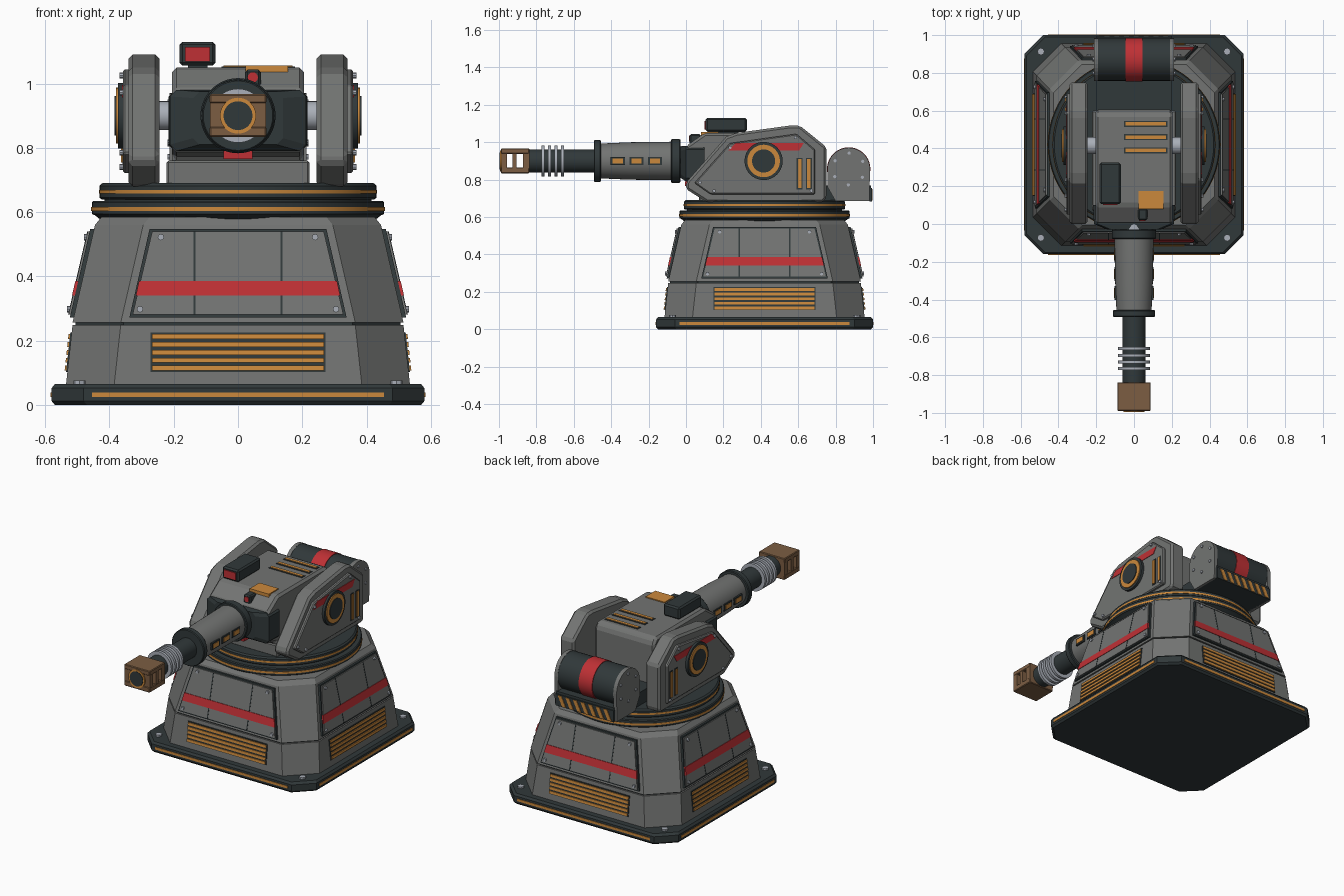
import bpy, bmesh, math
from mathutils import Vector

old = bpy.data.objects.get("Cube")
if old:
    bpy.data.objects.remove(old)


def material(name, rgb):
    m = bpy.data.materials.new(name)
    m.use_nodes = True
    m.diffuse_color = (*rgb, 1)
    m.node_tree.nodes["Principled BSDF"].inputs["Base Color"].default_value = (*rgb, 1)
    return m


GREY = material("armour grey", (0.17, 0.175, 0.17))
DARK = material("dark gunmetal", (0.03, 0.04, 0.042))
ORANGE = material("orange", (0.6, 0.25, 0.045))
RED = material("red", (0.52, 0.03, 0.035))
BROWN = material("bronze", (0.2, 0.11, 0.055))
STEEL = material("pale steel", (0.4, 0.43, 0.48))
CY = 0.42    # turret axis
GUN = 0.90   # gun height


def loft(name, rings, mat, bevel=0, smooth=False):
    """Skin equal-length loops of points and cap both ends."""
    bm = bmesh.new()
    loops = [[bm.verts.new(p) for p in r] for r in rings]
    n = len(loops[0])
    for a, b in zip(loops, loops[1:]):
        for i in range(n):
            j = (i + 1) % n
            bm.faces.new((a[i], a[j], b[j], b[i]))
    bm.faces.new(loops[0])
    bm.faces.new(loops[-1])
    bmesh.ops.recalc_face_normals(bm, faces=bm.faces)
    me = bpy.data.meshes.new(name)
    bm.to_mesh(me)
    bm.free()
    me.materials.append(mat)
    ob = bpy.data.objects.new(name, me)
    bpy.context.collection.objects.link(ob)
    if smooth:
        me.polygons.foreach_set("use_smooth", [True] * len(me.polygons))
        me.set_sharp_from_angle(angle=0.6)
    if bevel:
        mod = ob.modifiers.new("edge bevel", "BEVEL")
        mod.width, mod.segments = bevel, 1
    return ob


def box(name, x, y, z, mat, bevel=0):
    rings = [[(x[0], y[0], h), (x[1], y[0], h), (x[1], y[1], h), (x[0], y[1], h)] for h in z]
    return loft(name, rings, mat, bevel)


def turned(name, axis, centre, profile, mat, n=40):
    """Solid of revolution; profile is (distance along axis, radius)."""
    axis = Vector(axis)
    u = axis.orthogonal().normalized()
    v = axis.cross(u)
    rings = [[Vector(centre) + axis * t + r * (u * math.cos(a) + v * math.sin(a))
              for a in [math.tau * i / n for i in range(n)]] for t, r in profile]
    return loft(name, rings, mat, smooth=True)


def side_prism(name, pts, x0, x1, mat, bevel=0):
    """Outline in y, z extruded along x."""
    return loft(name, [[(x, y, z) for y, z in pts] for x in (x0, x1)], mat, bevel)


def octagon(h, c, z):
    q = h - c
    pts = [(q, -h), (h, -q), (h, q), (q, h), (-q, h), (-h, q), (-h, -q), (-q, -h)]
    return [(x, y + CY, z) for x, y in pts]


# Base plate and armoured pedestal
loft("base_plate", [octagon(0.57, 0.10, 0), octagon(0.58, 0.10, 0.012),
                    octagon(0.58, 0.10, 0.052), octagon(0.57, 0.10, 0.065)], DARK)
loft("lower_pedestal", [octagon(0.535, 0.15, 0.065), octagon(0.515, 0.15, 0.248)], GREY)
loft("pedestal_groove", [octagon(0.506, 0.15, 0.245), octagon(0.506, 0.15, 0.26)], DARK)
loft("upper_pedestal", [octagon(0.515, 0.15, 0.256), octagon(0.445, 0.15, 0.56),
                        octagon(0.425, 0.15, 0.585)], GREY)


def half_width(z):
    if z < 0.065:
        return 0.58
    if z < 0.25:
        return 0.535 - (z - 0.065) * 0.108
    return 0.515 - (z - 0.256) * 0.23


for k, side in enumerate(("front", "left", "back", "right")):
    out = Vector((math.sin(k * math.pi / 2), -math.cos(k * math.pi / 2), 0))
    along = Vector((-out.y, out.x, 0))

    def on_side(u, z, d):
        return Vector((0, CY, z)) + out * (half_width(z) + d) + along * u

    def plate(name, u0, u1, z0, z1, d, mat):
        """Trapezoid lying on the sloped side; u0 and u1 are bottom and top spans."""
        pts = [(u0[0], z0), (u0[1], z0), (u1[1], z1), (u1[0], z1)]
        loft(side + "_" + name, [[on_side(u, z, e) for u, z in pts] for e in (-0.01, d)], mat)

    def strip(name, w0, w1, z0, z1, d, mat):
        plate(name, (-w0, w0), (-w1, w1), z0, z1, d, mat)

    strip("base_strip", 0.455, 0.455, 0.024, 0.039, 0.003, ORANGE)
    strip("panel_frame", 0.338, 0.275, 0.272, 0.548, 0.012, DARK)
    strip("panel", 0.328, 0.267, 0.281, 0.54, 0.018, GREY)
    strip("panel_stripe", 0.318, 0.308, 0.34, 0.386, 0.021, RED)
    for u in (-0.135, 0.135):
        plate("panel_seam", (u - 0.003, u + 0.003), (u - 0.003, u + 0.003), 0.281, 0.54, 0.0195, DARK)
    strip("vent", 0.272, 0.272, 0.102, 0.226, 0.004, DARK)
    for i in range(5):
        z = 0.107 + i * 0.0245
        strip("vent_slat", 0.268, 0.268, z, z + 0.015, 0.009, ORANGE)
    for s in (-1, 1):
        for u, z in ((0.305, 0.298), (0.24, 0.522)):
            turned(side + "_panel_bolt", out, on_side(s * u, z, 0), [(0, 0.01), (0.026, 0.01)], STEEL, 8)
    corner = (out + along) * 0.493 + Vector((0, CY, 0.06))
    turned("base_bolt", (0, 0, 1), corner, [(0, 0.019), (0.016, 0.019)], STEEL, 8)

# Turntable rings
for name, profile, mat in (
        ("lower_ring", [(0.57, 0.42), (0.59, 0.445), (0.594, 0.455), (0.63, 0.455), (0.635, 0.45)], DARK),
        ("lower_ring_band", [(0.604, 0.457), (0.616, 0.457)], ORANGE),
        ("turntable_neck", [(0.63, 0.415), (0.645, 0.415)], DARK),
        ("upper_ring", [(0.64, 0.425), (0.645, 0.431), (0.682, 0.431), (0.69, 0.422)], DARK),
        ("upper_ring_band", [(0.658, 0.433), (0.669, 0.433)], ORANGE)):
    turned(name, (0, 0, 1), (0, CY, 0), profile, mat, 64)

# Gun housing
side_prism("gun_housing", [(0.08, 0.685), (0.08, 0.77), (0.0, 0.79), (0.0, 0.98), (0.10, 1.05),
                           (0.58, 1.05), (0.605, 1.02), (0.605, 0.685)], -0.205, 0.205, GREY, 0.014)
box("housing_foot", (-0.222, 0.222), (0.07, 0.6), (0.685, 0.76), GREY, 0.006)


def nose_ring(y, w, z0, z1, c):
    return [(-w, y, z0 + c), (-w + c, y, z0), (w - c, y, z0), (w, y, z0 + c),
            (w, y, z1 - c), (w - c, y, z1), (-w + c, y, z1), (-w, y, z1 - c)]


loft("gun_mantlet", [nose_ring(0.10, 0.216, 0.79, 0.98, 0.02), nose_ring(0.0, 0.212, 0.79, 0.98, 0.02),
                     nose_ring(-0.03, 0.14, 0.81, 0.975, 0.02)], DARK)
box("chin_marker", (-0.045, 0.045), (-0.005, 0.05), (0.765, 0.79), RED)
for y in (0.39, 0.46, 0.53):
    box("roof_slot_frame", (-0.052, 0.177), (y - 0.016, y + 0.016), (1.04, 1.053), DARK)
    box("roof_slot", (-0.045, 0.17), (y - 0.009, y + 0.009), (1.04, 1.056), ORANGE)
box("roof_plate", (0.024, 0.155), (0.08, 0.175), (1.035, 1.056), ORANGE)

# Sight and small sensor
box("sight_mount", (-0.155, -0.095), (0.15, 0.28), (1.04, 1.07), DARK)
box("sight", (-0.182, -0.07), (0.105, 0.325), (1.056, 1.13), DARK, 0.009)
box("sight_lens", (-0.165, -0.087), (0.10, 0.11), (1.069, 1.114), RED)
box("sensor", (0.022, 0.071), (0.02, 0.08), (0.99, 1.043), DARK, 0.007)
turned("sensor_lens", (0, -1, 0), (0.046, 0.025, 1.019), [(0, 0.016), (0.009, 0.016)], RED, 16)

# Side cheeks with trunnion hubs
cheek = [(0.0, 0.75), (0.0, 0.785), (0.215, 1.03), (0.27, 1.05), (0.56, 1.09), (0.61, 1.088),
         (0.75, 0.975), (0.75, 0.70), (0.735, 0.68), (0.11, 0.68)]
cover = [(0.045, 0.782), (0.235, 0.995), (0.59, 1.045), (0.69, 0.96), (0.69, 0.722), (0.13, 0.722)]
stripe = [(0.225, 0.956), (0.265, 0.996), (0.63, 0.996), (0.605, 0.956)]
for s, side in ((1, "left"), (-1, "right")):
    side_prism(side + "_cheek", cheek, s * 0.245, s * 0.341, GREY, 0.014)
    side_prism(side + "_cheek_cover", cover, s * 0.33, s * 0.358, GREY, 0.006)
    side_prism(side + "_cheek_stripe", stripe, s * 0.35, s * 0.361, RED)
    for y in (0.608, 0.657):
        box(side + "_cheek_slot_frame", (s * 0.35, s * 0.36), (y - 0.016, y + 0.016), (0.748, 0.917), DARK)
        box(side + "_cheek_slot", (s * 0.35, s * 0.364), (y - 0.009, y + 0.009), (0.755, 0.91), ORANGE)
    for y, z in ((0.235, 0.972), (0.075, 0.785), (0.15, 0.74), (0.67, 0.74), (0.585, 1.025)):
        turned(side + "_cheek_bolt", (s, 0, 0), (0, y, z), [(0.35, 0.009), (0.368, 0.009)], STEEL, 8)
    for name, end, r, mat in (("hub", 0.374, 0.102, DARK), ("hub_ring", 0.38, 0.087, ORANGE),
                              ("hub_cap", 0.384, 0.062, DARK)):
        turned(side + "_" + name, (s, 0, 0), (0, 0.415, GUN), [(0.34, r), (end, r)], mat)
    turned(side + "_trunnion", (s, 0, 0), (0, 0.415, GUN), [(0.19, 0.045), (0.25, 0.045)], STEEL, 24)

# Gun barrel, profiles run forward from the turret face
for name, profile, mat in (
        ("barrel_socket", [(-0.02, 0.08), (0.04, 0.08)], STEEL),
        ("rear_collar", [(0.03, 0.113), (0.035, 0.117), (0.075, 0.117), (0.08, 0.113)], DARK),
        ("barrel_sleeve", [(0.07, 0.103), (0.30, 0.1), (0.46, 0.093)], GREY),
        ("front_collar", [(0.455, 0.108), (0.46, 0.112), (0.488, 0.112), (0.493, 0.108)], DARK),
        ("barrel", [(0.48, 0.062), (0.85, 0.062)], DARK)):
    turned(name, (0, -1, 0), (0, 0, GUN), profile, mat)
for i in range(4):
    turned("cooling_ring", (0, -1, 0), (0, 0, GUN),
           [(0.652 + i * 0.035, 0.084), (0.668 + i * 0.035, 0.084)], STEEL)
for s in (-1, 1):
    for y in (-0.365, -0.265, -0.165):
        box("sleeve_slot_frame", (s * 0.08, s * 0.104), (y - 0.038, y + 0.038), (0.879, 0.921), DARK)
        box("sleeve_slot", (s * 0.08, s * 0.107), (y - 0.027, y + 0.027), (0.887, 0.913), ORANGE)

# Muzzle brake with open side ports
for z in ((0.834, 0.866), (0.938, 0.967)):
    box("muzzle_slab", (-0.088, 0.088), (-0.99, -0.838), z, BROWN, 0.004)
for y in ((-0.987, -0.957), (-0.928, -0.905), (-0.872, -0.838)):
    box("muzzle_wall", (-0.087, 0.087), y, (0.86, 0.945), BROWN)
turned("bore_ring", (0, -1, 0), (0, 0, GUN), [(0.96, 0.056), (0.994, 0.056)], ORANGE)
turned("bore", (0, -1, 0), (0, 0, GUN), [(0.96, 0.045), (0.996, 0.045)], DARK)

# Rear ammunition drum
DRUM = (0, 0.87, 0.857)
turned("drum", (1, 0, 0), DRUM, [(-0.2, 0.112), (0.2, 0.112)], DARK)
turned("drum_band", (1, 0, 0), DRUM, [(-0.046, 0.116), (0.046, 0.116)], RED)
box("drum_cradle", (-0.198, 0.198), (0.60, 0.988), (0.685, 0.77), DARK)
arch = [(0.87 + 0.114 * math.cos(a), 0.857 + 0.114 * math.sin(a))
        for a in [math.pi * i / 16 for i in range(17)]]
for s in (-1, 1):
    side_prism("drum_bracket", arch + [(0.757, 0.76), (0.80, 0.685), (0.98, 0.685)],
               s * 0.19, s * 0.213, GREY)
    for i in range(6):
        a = math.tau * i / 6 + 0.5
        turned("drum_bolt", (s, 0, 0), (0, 0.87 + 0.085 * math.cos(a), 0.857 + 0.085 * math.sin(a)),
               [(0.2, 0.009), (0.219, 0.009)], STEEL, 8)

# Hazard plate under the drum
box("hazard_plate", (-0.2, 0.2), (0.98, 0.994), (0.684, 0.755), DARK)
for i in range(7):
    x = -0.186 + i * 0.052
    loft("hazard_stripe", [[(x, y, 0.688), (x + 0.025, y, 0.688), (x + 0.055, y, 0.751), (x + 0.03, y, 0.751)]
                           for y in (0.985, 0.998)], ORANGE)
